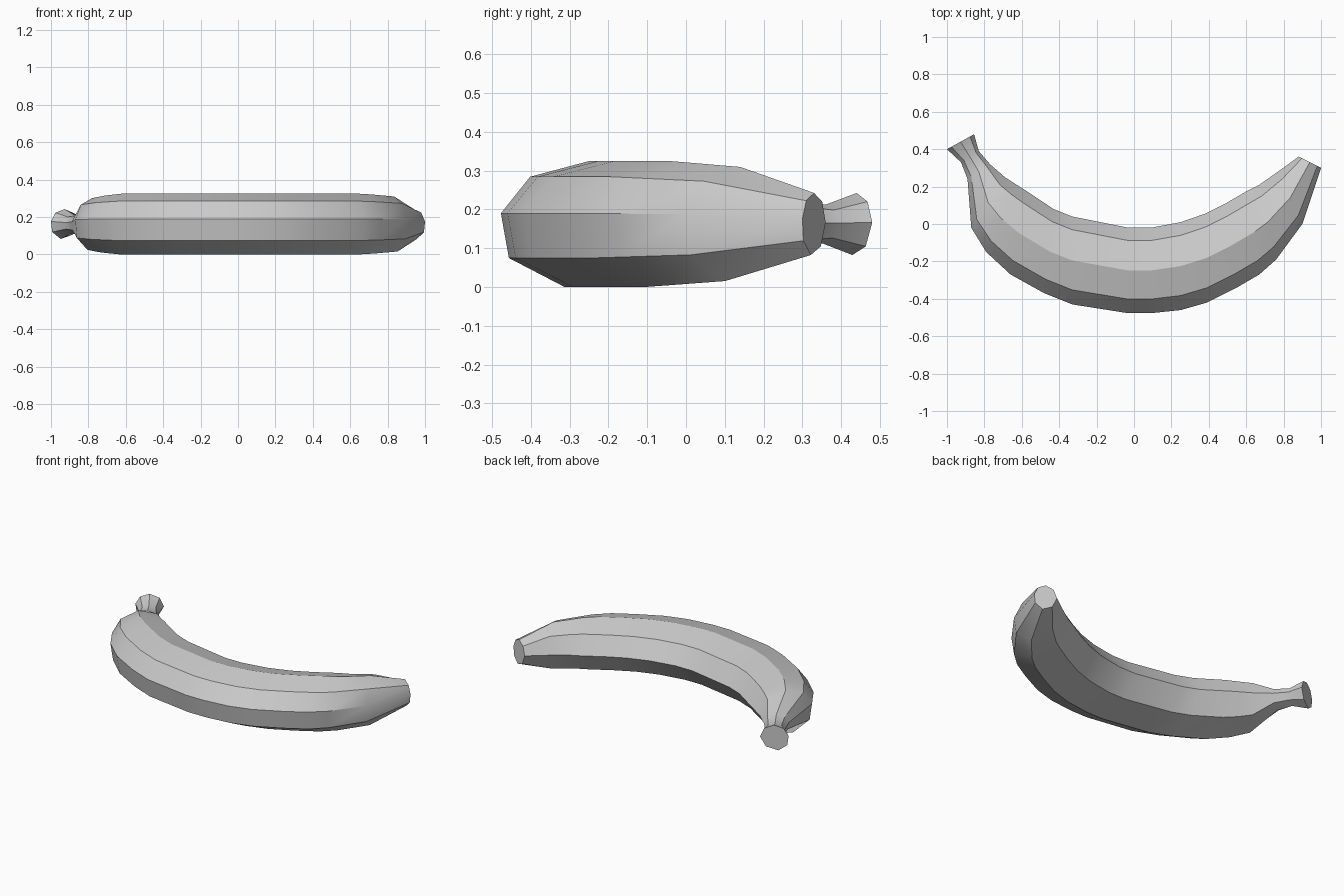
import bpy, bmesh

if "Cube" in bpy.data.objects:
    bpy.data.objects.remove(bpy.data.objects["Cube"])

# Rings along the fruit: outer x, outer y, inner x, inner y, half height
RINGS = [
    (-1.00, .40, -.855, .48, .080), (-.925, .33, -.83, .39, .050),
    (-.89, .24, -.77, .32, .060), (-.87, -.02, -.69, .25, .138),
    (-.79, -.15, -.635, .215, .152), (-.66, -.27, -.58, .18, .1625),
    (-.48, -.37, -.43, .08, .1625), (-.33, -.43, -.33, .04, .1625),
    (-.03, -.477, -.03, -.02, .1625), (.09, -.477, .09, -.02, .1625),
    (.25, -.46, .25, .01, .1625), (.39, -.42, .38, .055, .1625),
    (.55, -.34, .49, .11, .1625), (.67, -.27, .61, .18, .1625),
    (.76, -.19, .67, .21, .158), (.90, 0, .77, .28, .147),
    (1.00, .30, .88, .36, .080),
]
# Eight-sided cross-section: fraction from outer to inner side, relative height
SECTION = [(0, .17), (.165, .75), (.5, 1), (.85, .72),
           (1, .05), (.79, -.72), (.36, -1), (.045, -.54)]
MID_Z = .1625

# Banana body, stem and tip as one skin
bm = bmesh.new()
loops = []
for ox, oy, ix, iy, h in RINGS:
    loops.append([bm.verts.new((ox + (ix - ox) * t, oy + (iy - oy) * t, MID_Z + h * z))
                  for t, z in SECTION])
n = len(SECTION)
for a, b in zip(loops, loops[1:]):
    for i in range(n):
        j = (i + 1) % n
        bm.faces.new((a[i], a[j], b[j], b[i]))
# Cut ends
bm.faces.new(loops[0])
bm.faces.new(loops[-1])
bmesh.ops.recalc_face_normals(bm, faces=bm.faces)

mesh = bpy.data.meshes.new("banana")
bm.to_mesh(mesh)
bm.free()
banana = bpy.data.objects.new("banana", mesh)
bpy.context.collection.objects.link(banana)
bpy.context.view_layer.objects.active = banana
banana.select_set(True)
bpy.ops.object.shade_smooth_by_angle(angle=.524)
